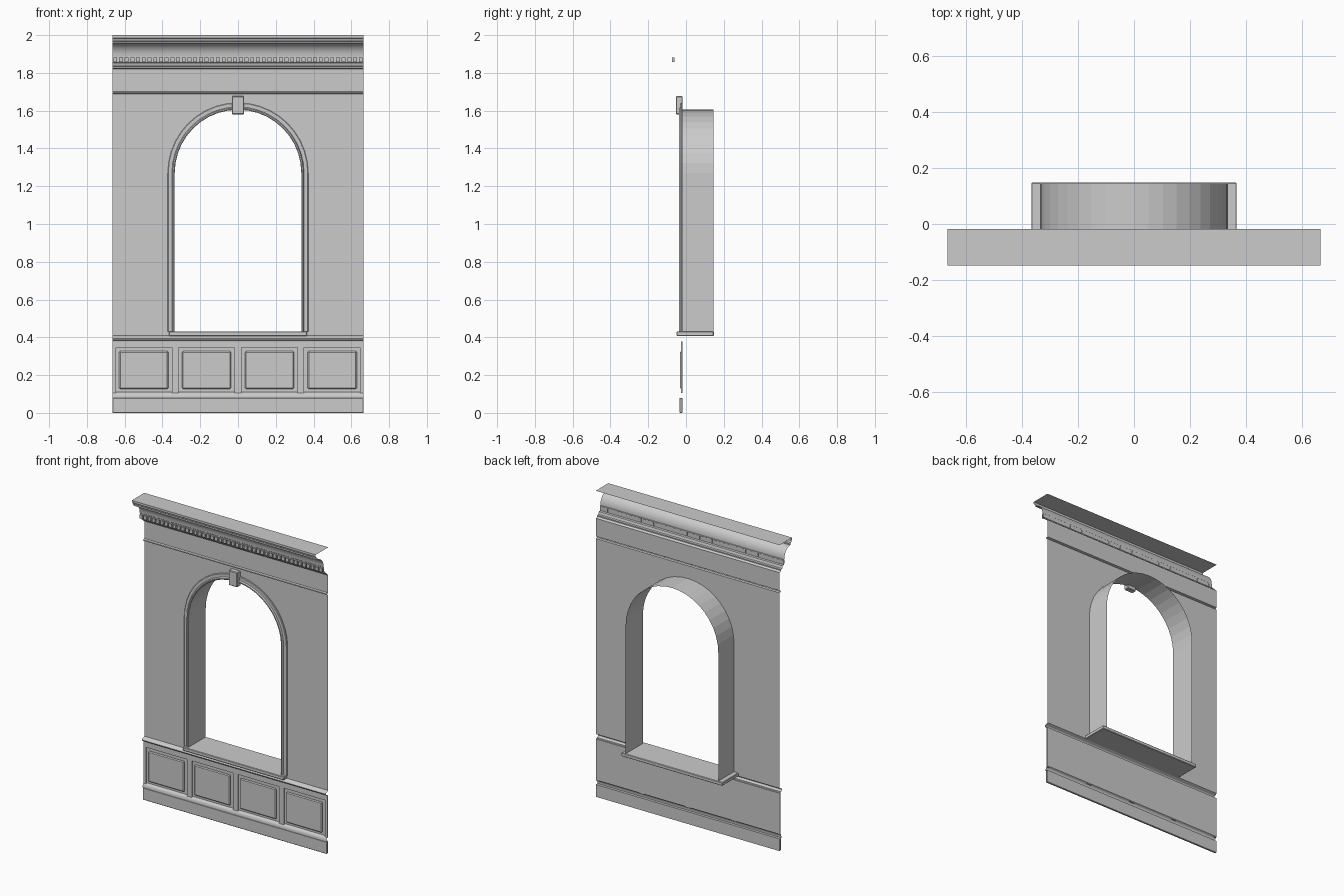
import bpy, bmesh, math

if "Cube" in bpy.data.objects:
    bpy.data.objects.remove(bpy.data.objects["Cube"])

W = 0.665          # half width
WALL = -0.018      # wall plane
R, SPRING = 0.335, 1.27   # arch opening
SILL = 0.41


def mesh_object(name, verts, faces, smooth=False):
    me = bpy.data.meshes.new(name)
    me.from_pydata(verts, [], faces)
    ob = bpy.data.objects.new(name, me)
    bpy.context.collection.objects.link(ob)
    if smooth:
        bpy.context.view_layer.objects.active = ob
        ob.select_set(True)
        bpy.ops.object.shade_smooth_by_angle(angle=math.radians(35))
        ob.select_set(False)
    return ob


def loft(name, rows, smooth=False):
    """Quad sheet through rows of equal point count."""
    n = len(rows[0])
    verts = [p for row in rows for p in row]
    faces = [(i * n + j, i * n + j + 1, (i + 1) * n + j + 1, (i + 1) * n + j)
             for i in range(len(rows) - 1) for j in range(n - 1)]
    return mesh_object(name, verts, faces, smooth)


def moulding(name, profile, smooth=True):
    """Horizontal run of a (y, z) profile across the full width."""
    return loft(name, [[(-W, y, z), (W, y, z)] for y, z in profile], smooth)


def box(name, x0, x1, y0, y1, z0, z1, bevel=0.0):
    v = [(x, y, z) for x in (x0, x1) for y in (y0, y1) for z in (z0, z1)]
    f = [(0, 1, 3, 2), (4, 6, 7, 5), (0, 4, 5, 1), (2, 3, 7, 6), (0, 2, 6, 4), (1, 5, 7, 3)]
    ob = mesh_object(name, v, f)
    if bevel:
        m = ob.modifiers.new("bevel", 'BEVEL')
        m.width = bevel
        m.segments = 1
    return ob


def arc(cy, cz, ry, rz, a0, a1, n):
    return [(cy + ry * math.cos(math.radians(a0 + (a1 - a0) * i / n)),
             cz + rz * math.sin(math.radians(a0 + (a1 - a0) * i / n))) for i in range(n + 1)]


def arch(r, y, bottom, n=20):
    """Arched outline from the left foot over to the right foot."""
    pts = [(-r, y, bottom)]
    pts += [(-r * math.cos(math.pi * i / n), y, SPRING + r * math.sin(math.pi * i / n))
            for i in range(n + 1)]
    return pts + [(r, y, bottom)]


# Wall around the arched opening
outline = [(-W, WALL, SILL)] + arch(R, WALL, SILL) + [(W, WALL, SILL), (W, WALL, 1.688), (-W, WALL, 1.688)]
wall = mesh_object("wall", outline, [tuple(range(len(outline)))])
bm = bmesh.new()
bm.from_mesh(wall.data)
bmesh.ops.triangulate(bm, faces=bm.faces[:], ngon_method='EAR_CLIP')
bmesh.ops.recalc_face_normals(bm, faces=bm.faces[:])
if sum(f.normal.y for f in bm.faces) > 0:
    bmesh.ops.reverse_faces(bm, faces=bm.faces[:])
bm.to_mesh(wall.data)
bm.free()

# Lower wall, base moulding and chair rail
moulding("dado_wall", [(WALL, 0.0), (WALL, 0.08)], False)
moulding("base_moulding", [(WALL, 0.08), (-0.035, 0.08)] +
         arc(-0.022, 0.083, -0.013, 0.024, 0, 90, 5) + [(WALL, 0.11)])
moulding("dado_panel_wall", [(WALL, 0.11), (WALL, 0.378)], False)
moulding("chair_rail", [(WALL, 0.378), (-0.027, 0.378), (-0.029, 0.384)] +
         arc(-0.03, 0.394, -0.012, 0.01, -90, 90, 6) + [(-0.026, 0.406), (WALL, 0.41)])

# Picture rail and frieze
moulding("picture_rail", [(WALL, 1.688)] + arc(WALL, 1.695, -0.012, 0.007, -90, 90, 6))
moulding("frieze", [(WALL, 1.702), (WALL, 1.82)], False)

# Cornice with cove, fascia and flat top
cove = arc(-0.125, 1.888, 0.06, 0.07, 0, 90, 8)
moulding("cornice", [(WALL, 1.82), (-0.028, 1.822), (-0.033, 1.827), (-0.033, 1.834),
                     (-0.045, 1.836), (-0.05, 1.852), (-0.063, 1.854), (-0.063, 1.886)] +
         cove + [(-0.128, 1.958), (-0.128, 1.966), (-0.135, 1.97), (-0.14, 1.982),
                 (-0.147, 1.986), (-0.147, 2.0), (WALL, 2.0)])

# Dentil row
dentils = 44
pitch = 2 * W / dentils
dentil = box("dentils", -W + pitch * 0.16, -W + pitch * 0.84, -0.075, -0.062, 1.857, 1.881)
row = dentil.modifiers.new("row", 'ARRAY')
row.count = dentils
row.use_relative_offset = False
row.use_constant_offset = True
row.constant_offset_displace = (pitch, 0, 0)

# Window reveal and moulded casing
loft("window_reveal", [arch(R, WALL, 0.43), arch(R, 0.145, 0.43)])
casing = [(0.335, WALL), (0.335, -0.033), (0.339, -0.036), (0.345, -0.036), (0.349, -0.032),
          (0.35, -0.028), (0.369, -0.028), (0.372, -0.025), (0.372, WALL)]
loft("window_casing", [arch(r, y, 0.43) for r, y in casing], True)

# Sill and keystone
box("window_sill", -0.366, 0.366, -0.05, 0.147, 0.408, 0.431, 0.003)
box("keystone", -0.032, 0.032, -0.053, WALL, 1.58, 1.677, 0.004)

# Baseboard, dado rail and stiles
box("baseboard", -W, W, -0.034, WALL - 0.001, 0.0, 0.08, 0.003)
box("dado_top_rail", -W, W, -0.027, WALL - 0.001, 0.345, 0.378)
for i in range(5):
    c = (i - 2) * W / 2
    box("dado_stile", max(c - 0.018, -W), min(c + 0.018, W), -0.027, WALL - 0.001, 0.105, 0.346)

# Raised dado panels
for i in range(4):
    c = (i - 1.5) * W / 2
    box("dado_panel", c - 0.13, c + 0.13, -0.032, WALL - 0.001, 0.127, 0.327, 0.006)
